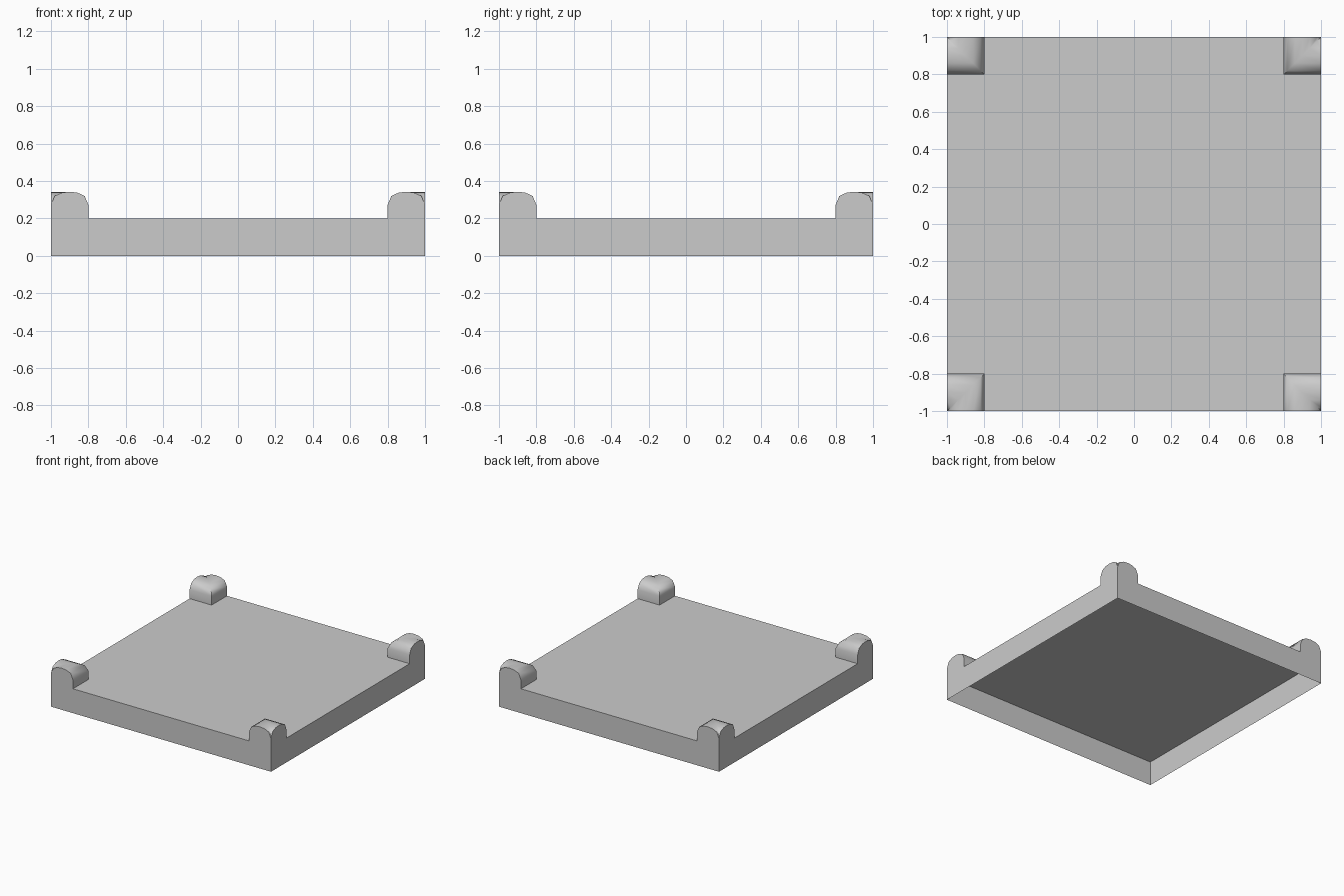
import bpy, bmesh, math
from mathutils import Matrix

if "Cube" in bpy.data.objects:
    bpy.data.objects.remove(bpy.data.objects["Cube"])

# arched corner-block profile: distance from inner edge, height
half = [(0.0, 0.2), (0.0, 0.273), (0.02, 0.32), (0.06, 0.338), (0.1, 0.342)]
profile = half + [(0.2 - u, z) for u, z in half[-2:0:-1]]

bm = bmesh.new()


def face(points, turn):
    bm.faces.new([bm.verts.new(turn @ p) for p in points])


def vec(x, y, z):
    from mathutils import Vector
    return Vector((x, y, z))


for k in range(4):
    turn = Matrix.Rotation(k * math.pi / 2, 3, 'Z')
    # side wall with an arch rising at each end
    outline = [(-1, 0), (1, 0)]
    outline += [(0.8 + u, z) for u, z in reversed(profile)]
    outline += [(-0.8 - u, z) for u, z in profile]
    face([vec(x, -1, z) for x, z in outline], turn)
    # mitred barrel halves running inward from both arches
    for s in (1, -1):
        for (u0, z0), (u1, z1) in zip(profile, profile[1:]):
            a, b = 0.8 + u0, 0.8 + u1
            quad = [vec(s * a, -1, z0), vec(s * b, -1, z1),
                    vec(s * b, -b, z1), vec(s * a, -a, z0)]
            if b > 0.9999:
                quad.pop(2)  # barrel closes to a point at the outer corner
            face(quad[::s], turn)

# top panel (underside stays open)
face([vec(-1, -1, 0.2), vec(1, -1, 0.2), vec(1, 1, 0.2), vec(-1, 1, 0.2)],
     Matrix.Identity(3))

bmesh.ops.remove_doubles(bm, verts=bm.verts[:], dist=1e-4)
mesh = bpy.data.meshes.new("corner_block_tray")
bm.to_mesh(mesh)
bm.free()
tray = bpy.data.objects.new("corner_block_tray", mesh)
bpy.context.collection.objects.link(tray)
bpy.context.view_layer.objects.active = tray
tray.select_set(True)
bpy.ops.object.shade_smooth_by_angle(angle=math.radians(50))
